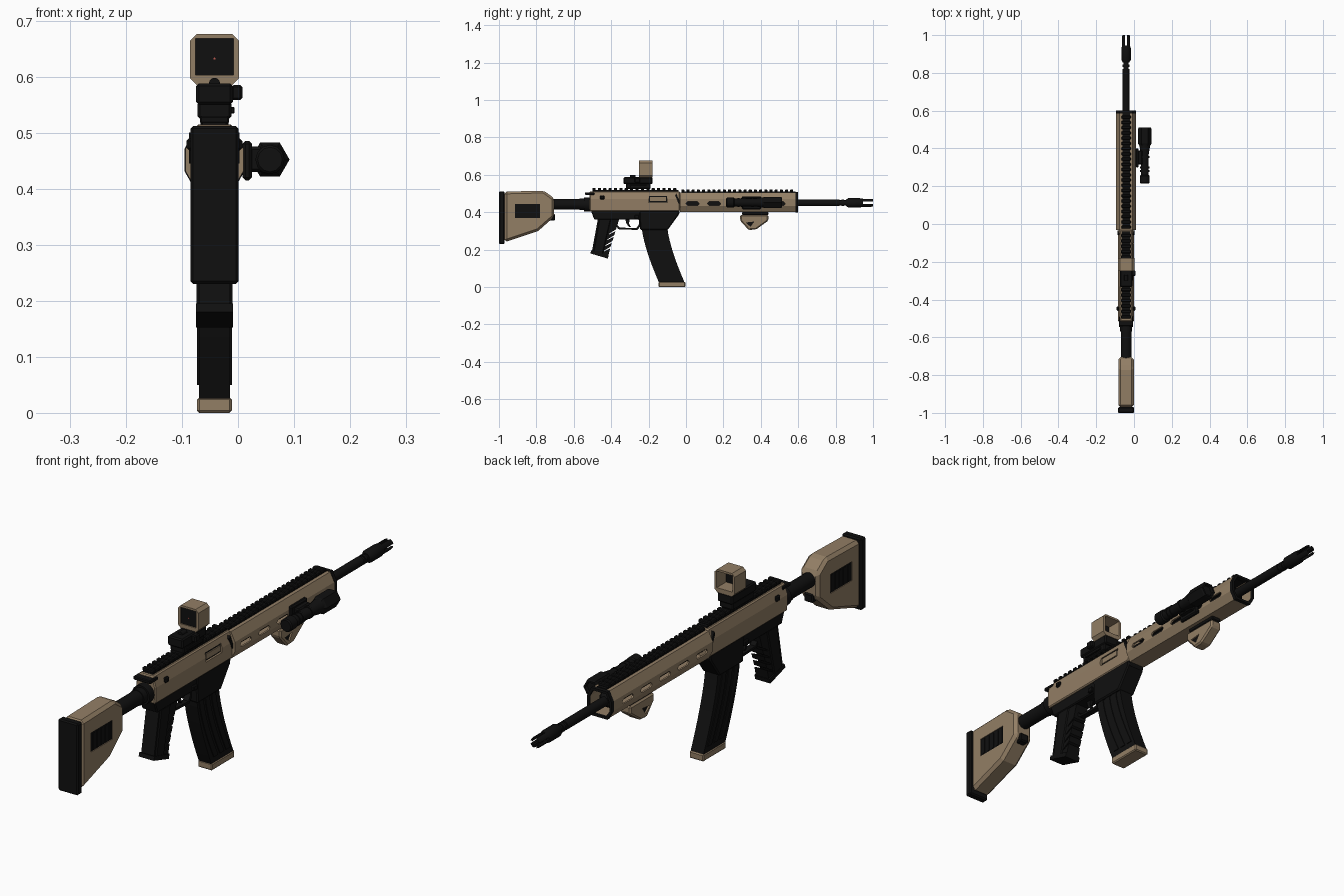
import bpy, bmesh, math
from mathutils import Vector

if "Cube" in bpy.data.objects:
    bpy.data.objects.remove(bpy.data.objects["Cube"])

CX = -0.042   # centre plane of the rifle
BORE = 0.45   # barrel height


def material(name, rgb, rough):
    m = bpy.data.materials.new(name)
    m.use_nodes = True
    m.diffuse_color = (*rgb, 1)
    node = m.node_tree.nodes["Principled BSDF"]
    node.inputs["Base Color"].default_value = (*rgb, 1)
    node.inputs["Roughness"].default_value = rough
    return m


TAN = material("desert tan", (0.29, 0.21, 0.13), 0.7)
BLACK = material("matte black", (0.005, 0.005, 0.005), 0.7)
RED = material("red dot", (0.5, 0.1, 0.08), 0.5)


def finish(name, bm, mat, bevel=0.0, smooth=False):
    bmesh.ops.recalc_face_normals(bm, faces=bm.faces)
    me = bpy.data.meshes.new(name)
    bm.to_mesh(me)
    bm.free()
    me.materials.append(mat)
    ob = bpy.data.objects.new(name, me)
    bpy.context.collection.objects.link(ob)
    if smooth:
        me.shade_smooth()
        me.set_sharp_from_angle(angle=math.radians(35))
    if bevel:
        mod = ob.modifiers.new("chamfer", "BEVEL")
        mod.width = bevel
        mod.segments = 1
        mod.limit_method = "ANGLE"
    return ob


def extrude(name, pts, place, a, b, mat, bevel=0.0):
    """Extrude a 2D outline between depths a and b."""
    bm = bmesh.new()
    base = bm.faces.new([bm.verts.new(place(u, v, a)) for u, v in pts])
    ext = bmesh.ops.extrude_face_region(bm, geom=[base])
    move = Vector(place(0, 0, b)) - Vector(place(0, 0, a))
    bmesh.ops.translate(bm, vec=move, verts=[g for g in ext["geom"] if isinstance(g, bmesh.types.BMVert)])
    return finish(name, bm, mat, bevel)


def side(name, pts, half, mat, bevel=0.0, x=CX):
    """Side outline (y, z) given a width about x."""
    return extrude(name, pts, lambda u, v, d: (x + d, u, v), -half, half, mat, bevel)


def section(name, right, y0, y1, mat, bevel=0.0):
    """Half cross-section (x, z) mirrored and run along y."""
    pts = right + [(-x, z) for x, z in reversed(right)]
    return extrude(name, pts, lambda u, v, d: (CX + u, d, v), y0, y1, mat, bevel)


def box(name, x, y, z, mat, bevel=0.0):
    pts = [(y[0], z[0]), (y[1], z[0]), (y[1], z[1]), (y[0], z[1])]
    return extrude(name, pts, lambda u, v, d: (d, u, v), x[0], x[1], mat, bevel)


def lathe(name, prof, mat, x=CX, z=BORE, n=20, smooth=True):
    """Turn (y, radius) pairs about a line along y."""
    bm = bmesh.new()
    rings = [[bm.verts.new((x + r * math.cos(2 * math.pi * i / n), y, z + r * math.sin(2 * math.pi * i / n)))
              for i in range(n)] for y, r in prof]
    for p, q in zip(rings, rings[1:]):
        for i in range(n):
            bm.faces.new((p[i], p[(i + 1) % n], q[(i + 1) % n], q[i]))
    bm.faces.new(rings[0])
    bm.faces.new(rings[-1])
    return finish(name, bm, mat, 0, smooth)


def cut(ob, cutters):
    """Subtract the cutters, bake the result and discard them."""
    for c in cutters:
        mod = ob.modifiers.new("cut", "BOOLEAN")
        mod.operation, mod.solver, mod.object = "DIFFERENCE", "EXACT", c
        c.hide_render = True
    dg = bpy.context.evaluated_depsgraph_get()
    me = bpy.data.meshes.new_from_object(ob.evaluated_get(dg))
    ob.modifiers.clear()
    ob.data = me
    for c in cutters:
        bpy.data.objects.remove(c)


def across(half):
    return (CX - half, CX + half)


# Stock with recessed side panels and butt pad
stock = side("stock", [(-.97, .51), (-.76, .515), (-.705, .475), (-.705, .375), (-.79, .30), (-.97, .24)],
             .041, TAN, .012)
cut(stock, [box("cutter", across(.1), (-.915, -.78), (.37, .445), TAN)])
box("stock_side_panels", across(.038), (-.915, -.78), (.37, .445), BLACK)
for k in range(5):
    y = -.9 + k * .026
    box("stock_panel_rib", across(.0405), (y, y + .01), (.375, .44), BLACK)
box("butt_pad", across(.043), (-1, -.97), (.23, .512), BLACK, .005)
box("stock_lever", across(.02), (-.75, -.70), (.355, .39), BLACK, .005)
lathe("buffer_tube", [(-.72, .028), (-.57, .028), (-.57, .031), (-.545, .031), (-.545, .038), (-.51, .038)],
      BLACK, z=.442)

# Upper receiver with ejection port and controls
upper = section("upper_receiver", [(.041, .405), (.043, .47), (.030, .512)], -.515, -.033, TAN, .004)
cut(upper, [box("cutter", (CX + .034, .1), (-.2, -.1), (.452, .488), TAN)])
box("ejection_port_shadow", (CX + .03, CX + .0355), (-.199, -.101), (.453, .487), BLACK)
box("bolt_cover", (CX + .03, CX + .040), (-.193, -.107), (.459, .481), TAN)
box("charging_handle", across(.038), (-.54, -.49), (.492, .506), BLACK, .003)
for s in (-1, 1):
    box("selector_knob", sorted((CX + s * .036, CX + s * .05)), (-.46, -.436), (.468, .49), BLACK, .005)
side("forward_catch", [(-.052, .50), (-.034, .46), (-.034, .445), (-.04, .445), (-.058, .49)], .045, BLACK)

# Lower receiver and magazine well
side("lower_receiver", [(-.51, .412), (-.035, .412), (-.035, .39), (-.095, .345), (-.23, .345), (-.25, .36),
                        (-.49, .36)], .034, BLACK, .004)
side("magazine_well", [(-.25, .41), (-.035, .41), (-.04, .385), (-.098, .305), (-.245, .305)],
     .038, BLACK, .005)
box("magazine_release", across(.043), (-.275, -.25), (.365, .385), BLACK, .003)

# Curved magazine with side ribs and a floor plate
def magazine_strip(name, inset, width, half, top, low):
    steps = [i / 8 for i in range(9)]
    spine = [(-.237 + inset + .092 * t ** 1.4, top + (low - top) * t) for t in steps]
    return side(name, spine + [(y + width, z) for y, z in reversed(spine)], half, BLACK)

magazine_strip("magazine", 0, .137, .028, .32, .025)
for inset in (.012, .05, .088):
    magazine_strip("magazine_rib", inset, .026, .031, .31, .05)
box("magazine_floor_plate", across(.031), (-.147, -.004), (0, .028), TAN, .004)

# Grip with finger grooves
front = []
for k in range(4):
    t = .3 + k * .15
    y, z = -.355 - .065 * t, .36 - .205 * t
    front += [(y, z + .009), (y - .035, z - .012), (y - .036, z - .017), (y - .002, z)]
side("grip", [(-.47, .37), (-.355, .37)] + front + [(-.418, .155), (-.505, .18)], .028, BLACK)
side("grip_core", [(-.465, .365), (-.40, .365), (-.445, .17), (-.497, .185)], .032, BLACK, .005)
side("grip_cap", [(-.512, .18), (-.507, .195), (-.413, .17), (-.418, .152)], .033, BLACK)

# Trigger and guard
side("trigger_guard", [(-.38, .33), (-.36, .309), (-.26, .305), (-.24, .33), (-.24, .36), (-.252, .36),
                       (-.252, .335), (-.265, .315), (-.355, .318), (-.37, .335)], .012, BLACK)
side("trigger", [(-.325, .365), (-.30, .365), (-.305, .34), (-.295, .322), (-.303, .32), (-.318, .338)],
     .006, BLACK)

# Hollow octagonal handguard with side vents and front ring
OUTER = [(.034, .40), (.052, .432), (.052, .47), (.034, .506)]
INNER = [(.028, .408), (.045, .434), (.045, .468), (.028, .498)]
guard = section("handguard", OUTER, -.033, .59, TAN)
cut(guard, [section("cutter", INNER, -.02, .7, TAN)]
    + [box("cutter", across(.1), (y, y + .07), (.436, .456), TAN, .008) for y in [.0 + .115 * k for k in range(5)]])
ring = section("handguard_front_ring", [(x * 1.03, z + (z - BORE) * .03) for x, z in OUTER], .585, .6, BLACK)
cut(ring, [section("cutter", INNER, .5, .7, BLACK)])
box("inner_sleeve", across(.026), (-.03, .57), (.425, .475), BLACK, .01)
box("underside_rail", across(.02), (.30, .44), (.385, .402), BLACK, .003)

# Toothed top rails
def rail(name, y0, y1, z, half):
    box(name, across(half - .005), (y0, y1), (z - .008, z + .006), BLACK)
    n = round((y1 - y0) / .028)
    pitch = (y1 - y0) / n
    for k in range(n):
        box(name + "_tooth", across(half), (y0 + k * pitch, y0 + (k + .58) * pitch), (z + .004, z + .018),
            BLACK, .003)

rail("receiver_rail", -.50, -.04, .512, .026)
rail("handguard_rail", -.025, .585, .504, .025)

# Barrel and pronged muzzle device
lathe("barrel", [(-.03, .018), (.82, .018), (.82, .014), (.87, .014)], BLACK)
lathe("muzzle_collar", [(.832, .018), (.845, .018)], BLACK)
muzzle = lathe("muzzle_device", [(.855, .017), (.868, .025), (.93, .025), (.94, .022), (.99, .022), (1, .020)], BLACK)
cut(muzzle, [lathe("cutter", [(.93, .012), (1.1, .012)], BLACK),
             box("cutter", across(.1), (.945, 1.1), (BORE - .006, BORE + .006), BLACK),
             box("cutter", across(.006), (.945, 1.1), (.3, .6), BLACK)])

# Angled hand stop under the handguard
stop = side("hand_stop", [(.29, .385), (.44, .385), (.44, .355), (.375, .308), (.335, .305), (.29, .355)],
            .024, TAN, .006)
cut(stop, [side("cutter", [(.318, .345), (.365, .35), (.345, .322)], .1, TAN)])
side("hand_stop_insert", [(.318, .345), (.365, .35), (.345, .322)], .018, BLACK)

# Optic: clamp, body, knob and hooded lens
box("optic_clamp", across(.03), (-.32, -.19), (.525, .555), BLACK, .004)
box("optic_clamp_bar", (CX - .027, CX + .036), (-.30, -.21), (.534, .546), BLACK, .002)
box("optic_body", across(.033), (-.333, -.18), (.55, .588), BLACK, .005)
lathe("optic_turret", [(-.30, .010), (-.27, .010)], BLACK, z=.588, n=12)
box("optic_knob", (CX + .03, .008), (-.275, -.245), (.558, .585), BLACK, .004)
hood = section("optic_hood", [(.032, .585), (.044, .597), (.044, .664), (.032, .676)], -.25, -.18, TAN)
cut(hood, [box("cutter", across(.034), (-.3, -.1), (.603, .668), TAN)])
box("optic_lens", across(.034), (-.246, -.238), (.603, .668), BLACK)
lathe("aiming_dot", [(-.248, .002), (-.246, .002)], RED, z=.632, n=8)

# Weapon light clamped on the +x side
LX = .057
lathe("light_body", [(.215, .022), (.22, .026), (.255, .026), (.26, .021), (.37, .021), (.42, .029)],
      BLACK, x=LX, z=.452, n=12)
lathe("light_head", [(.415, .029), (.425, .035), (.505, .035), (.512, .032), (.512, .025), (.50, .024)],
      BLACK, x=LX, z=.452, n=6, smooth=False)
for y in (.275, .295, .35):
    lathe("light_grip_ring", [(y, .024), (y + .01, .024)], BLACK, x=LX, z=.452, n=12)
box("light_mount", (.004, .045), (.315, .39), (.43, .475), BLACK, .005)
box("light_mount_clamp", (.008, .025), (.30, .40), (.415, .485), BLACK, .005)
